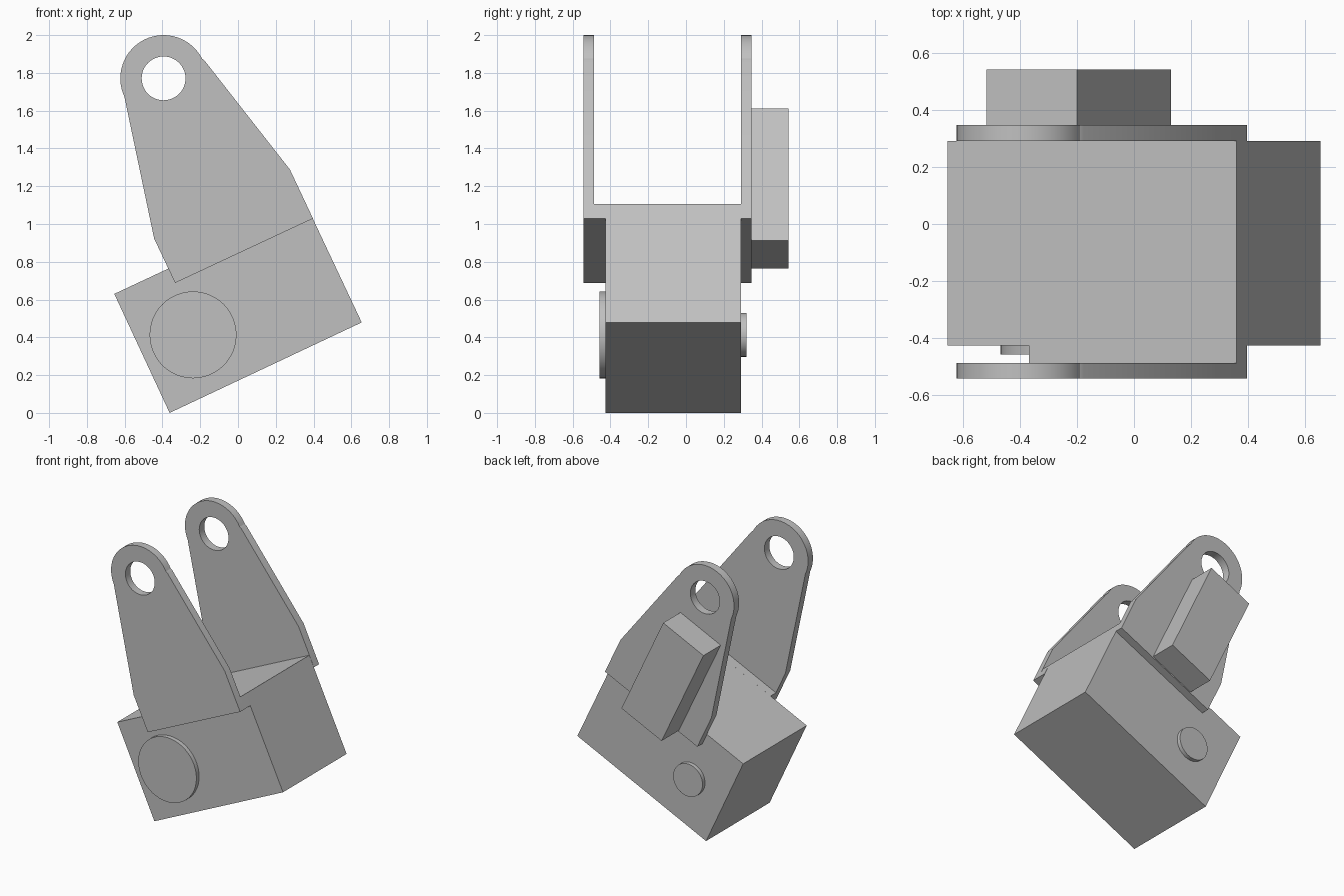
import bpy, bmesh, math
from mathutils import Vector

cube = bpy.data.objects.get("Cube")
if cube:
    bpy.data.objects.remove(cube, do_unlink=True)

grey = bpy.data.materials.new("plain_grey")
grey.use_nodes = True
colour = (0.53, 0.53, 0.53, 1)
grey.diffuse_color = colour
for node in grey.node_tree.nodes:
    if node.type == "BSDF_PRINCIPLED":
        node.inputs["Base Color"].default_value = colour


def arc(centre, radius, start, end, steps):
    """Points on an arc in the x-z plane, angles in degrees."""
    angles = [math.radians(start + (end - start) * i / steps) for i in range(steps + 1)]
    return [(centre[0] + radius * math.cos(a), centre[1] + radius * math.sin(a)) for a in angles]


def circle(centre, radius, steps=48):
    return arc(centre, radius, 0, 360, steps)[:-1]


def prism(name, loops, y0, y1):
    """Solid between y0 and y1 from an x-z outline, with optional hole loops."""
    bm = bmesh.new()
    rings = []
    for y in (y0, y1):
        edges, level = [], []
        for loop in loops:
            verts = [bm.verts.new((x, y, z)) for x, z in loop]
            edges += [bm.edges.new((verts[i - 1], verts[i])) for i in range(len(verts))]
            level.append(verts)
        if len(loops) == 1:
            bm.faces.new(level[0])
        else:
            bmesh.ops.triangle_fill(bm, use_beauty=True, edges=edges, normal=Vector((0, -1, 0)))
        rings.append(level)
    for near, far in zip(*rings):
        for i in range(len(near)):
            bm.faces.new((near[i - 1], near[i], far[i], far[i - 1]))
    bmesh.ops.recalc_face_normals(bm, faces=bm.faces[:])
    mesh = bpy.data.meshes.new(name)
    bm.to_mesh(mesh)
    bm.free()
    mesh.materials.append(grey)
    obj = bpy.data.objects.new(name, mesh)
    bpy.context.collection.objects.link(obj)
    bpy.ops.object.select_all(action="DESELECT")
    obj.select_set(True)
    bpy.context.view_layer.objects.active = obj
    bpy.ops.object.shade_smooth_by_angle(angle=math.radians(20))
    return obj


# Tilted main block
BODY_FRONT, BODY_BACK = -0.427, 0.2905
prism("body", [[(-0.655, 0.63), (-0.362, 0.0), (0.655, 0.479), (0.36, 1.105)]],
      BODY_FRONT, BODY_BACK)

# Two matching tapered arms with a round eye at the tip
eye = (-0.394, 1.771)
outline = arc(eye, 0.229, 27, 205, 32) + [
    (-0.444, 0.923), (-0.333, 0.688), (0.397, 1.029), (0.275, 1.288), (-0.177, 1.865)]
hole = circle(eye, 0.116)
prism("front_arm", [outline, hole], -0.543, -0.488)
prism("back_arm", [outline, hole], BODY_BACK, 0.348)

# Spacer joining the front arm to the body
prism("front_spacer", [[(-0.333, 0.688), (0.397, 1.029), (0.36, 1.105), (-0.369, 0.764)]],
      -0.488, BODY_FRONT)

# Rectangular block on the outside of the back arm
prism("back_block", [[(-0.2, 1.612), (0.13, 0.913), (-0.187, 0.765), (-0.518, 1.463)]],
      0.348, 0.543)

# Pivot caps: large in front, small behind
pivot = (-0.238, 0.413)
prism("front_pivot_cap", [circle(pivot, 0.23)], -0.458, BODY_FRONT)
prism("back_pivot_cap", [circle(pivot, 0.116)], BODY_BACK, 0.319)
